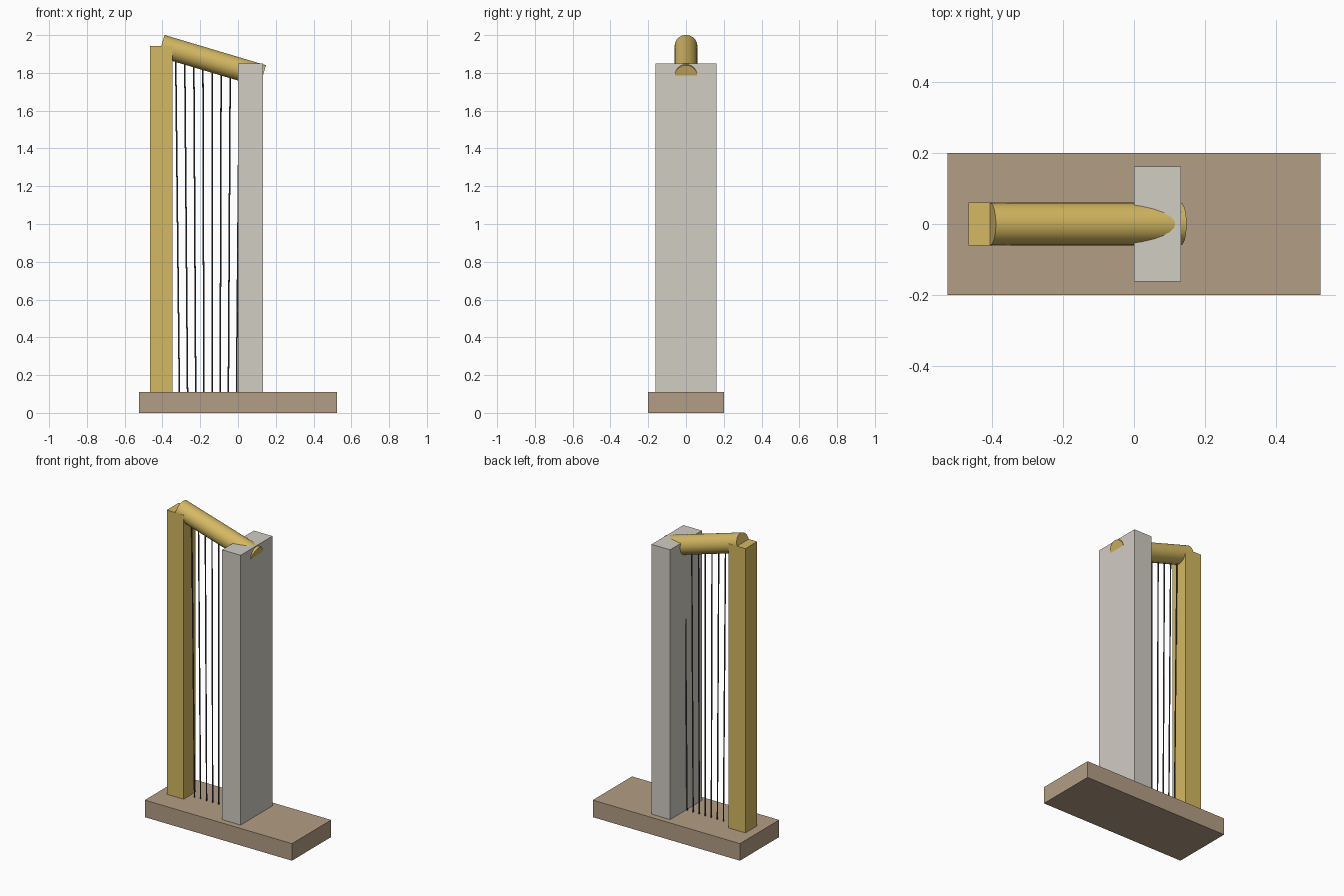
import bpy
from mathutils import Vector

if "Cube" in bpy.data.objects:
    bpy.data.objects.remove(bpy.data.objects["Cube"])


def material(name, rgb):
    m = bpy.data.materials.new(name)
    m.diffuse_color = (*rgb, 1)
    m.use_nodes = True
    m.node_tree.nodes["Principled BSDF"].inputs["Base Color"].default_value = m.diffuse_color
    return m


gold = material("gold", (0.66, 0.48, 0.12))
wood = material("wood", (0.45, 0.34, 0.23))
pale = material("pale", (0.64, 0.61, 0.55))
dark = material("dark", (0.06, 0.06, 0.07))


def box(name, lo, hi, mat):
    lo, hi = Vector(lo), Vector(hi)
    bpy.ops.mesh.primitive_cube_add(size=1, location=(lo + hi) / 2)
    o = bpy.context.object
    o.name = name
    o.scale = hi - lo
    bpy.ops.object.transform_apply(location=False, rotation=False, scale=True)
    o.data.materials.append(mat)


def rod(name, a, b, radius, sides, mat):
    a, b = Vector(a), Vector(b)
    bpy.ops.mesh.primitive_cylinder_add(
        vertices=sides, radius=radius, depth=(b - a).length, location=(a + b) / 2)
    o = bpy.context.object
    o.name = name
    o.rotation_euler = (b - a).to_track_quat('Z', 'Y').to_euler()
    bpy.ops.object.shade_smooth_by_angle()
    o.data.materials.append(mat)


# Base slab, square pillar and wide sound box
box("base", (-0.525, -0.2, 0), (0.525, 0.2, 0.11), wood)
box("pillar", (-0.466, -0.06, 0), (-0.346, 0.06, 1.943), gold)
box("sound_box", (0, -0.162, 0.1), (0.132, 0.162, 1.85), pale)

# Sloping round neck from the pillar top through the sound box
neck_a, neck_b = Vector((-0.406, 0, 1.943)), Vector((0.131, 0, 1.783))
rod("neck", neck_a, neck_b, 0.06, 32, gold)

# Strings fan out slightly from the base up to the neck
mid = (neck_a + neck_b) / 2
slope = (neck_b.z - neck_a.z) / (neck_b.x - neck_a.x)
for i in range(-4, 5):
    top_x = 0.0482 * i
    rod(f"string_{i + 5}", (mid.x + 0.0432 * i, 0, 0.1),
        (mid.x + top_x, 0, mid.z + slope * top_x), 0.004, 8, dark)
